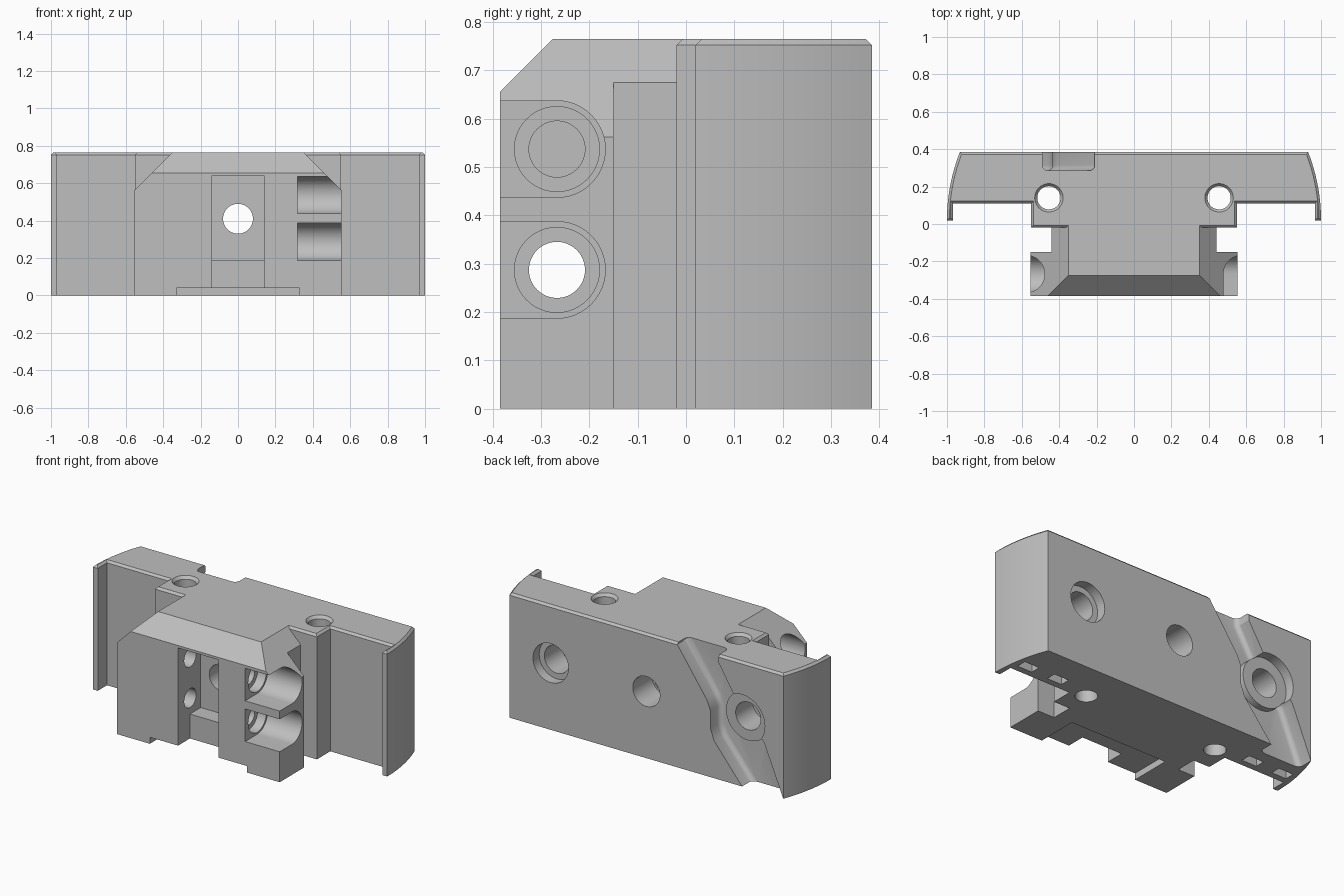
import bpy, bmesh, math
from mathutils import Vector

if "Cube" in bpy.data.objects:
    bpy.data.objects.remove(bpy.data.objects["Cube"], do_unlink=True)

grey = bpy.data.materials.new("plain_grey")
grey.use_nodes = True
COLOUR = (0.52, 0.52, 0.52, 1)
grey.diffuse_color = COLOUR
grey.node_tree.nodes["Principled BSDF"].inputs["Base Color"].default_value = COLOUR

# Map a 2D profile point plus a depth to 3D for each extrusion axis
PLACE = {"x": lambda u, v, d: Vector((d, u, v)),
         "y": lambda u, v, d: Vector((u, d, v)),
         "z": lambda u, v, d: Vector((u, v, d))}


def prism(name, pts, axis, a, b, bevel=None, width=0.0, segments=1, end_scale=None):
    """Extrude a profile from a to b; optionally bevel the edges chosen by a rule."""
    bm = bmesh.new()
    low = [bm.verts.new(PLACE[axis](u, v, a)) for u, v in pts]
    top = [bm.verts.new(PLACE[axis](u, v, b)) for u, v in (end_scale or pts)]
    bm.faces.new(low)
    bm.faces.new(top)
    for i in range(len(pts)):
        j = (i + 1) % len(pts)
        bm.faces.new((low[i], low[j], top[j], top[i]))
    bmesh.ops.recalc_face_normals(bm, faces=bm.faces)
    if bevel:
        edges = [e for e in bm.edges if all(bevel(v.co) for v in e.verts)]
        bmesh.ops.bevel(bm, geom=edges, offset=width, segments=segments,
                        profile=0.5, affect='EDGES')
    mesh = bpy.data.meshes.new(name)
    bm.to_mesh(mesh)
    bm.free()
    mesh.materials.append(grey)
    obj = bpy.data.objects.new(name, mesh)
    bpy.context.collection.objects.link(obj)
    return obj


def box(name, x, y, z):
    return prism(name, [(x[0], y[0]), (x[1], y[0]), (x[1], y[1]), (x[0], y[1])], "z", *z)


def circle(u, v, r, n=48):
    return [(u + r * math.cos(math.tau * i / n), v + r * math.sin(math.tau * i / n))
            for i in range(n)]


def rod(name, u, v, r, axis, a, b, r_end=None):
    return prism(name, circle(u, v, r), axis, a, b,
                 end_scale=circle(u, v, r_end) if r_end else None)


def combine(target, tool, operation='DIFFERENCE'):
    """Apply a boolean, then discard the tool."""
    tool.hide_render = True
    mod = target.modifiers.new("cut", 'BOOLEAN')
    mod.object, mod.operation, mod.solver = tool, operation, 'EXACT'
    bpy.context.view_layer.objects.active = target
    bpy.ops.object.modifier_apply(modifier=mod.name)
    bpy.data.objects.remove(tool, do_unlink=True)


H = 0.765
BACK = 0.385

# Main plate with curved ends, front lips and a thicker middle
half = [(0.55, -0.02), (0.55, 0.11), (0.967, 0.11), (0.967, 0.02)]
sweep = math.asin(BACK - 0.02)
half += [(math.cos(sweep * i / 12), 0.02 + math.sin(sweep * i / 12)) for i in range(13)]
outline = half + [(-x, y) for x, y in reversed(half)]
body = prism("carriage_body", outline, "z", 0, H,
             bevel=lambda c: c.z > H - 0.001, width=0.013)

# Front block on a narrower neck
half = [(0.553, -0.385), (0.553, -0.15), (0.44, -0.15), (0.44, 0.05)]
nose = prism("front_block", half + [(-x, y) for x, y in reversed(half)], "z", 0, H)
for s in (-1, 1):
    combine(nose, prism("side_slope", [(s * 0.35, H), (s * 0.65, H - 0.3), (s * 0.65, H + 0.1),
                                       (s * 0.35, H + 0.1)], "y", -0.5, 0.02))
combine(nose, prism("front_slope", [(-0.275, H), (-0.475, H - 0.2), (-0.475, H + 0.1),
                                    (-0.275, H + 0.1)], "x", -0.8, 0.8))

# Front pocket with a shelf, and the shallow relief underneath
combine(nose, box("pocket", (-0.138, 0.138), (-0.5, -0.165), (0.19, 0.64)))
combine(nose, box("pocket_low", (-0.138, 0.138), (-0.5, -0.27), (-0.1, 0.3)))
combine(nose, box("under_relief", (-0.33, 0.33), (-0.5, -0.13), (-0.1, 0.04)))

# Cross holes: open slots on one side, round counterbores on the other
for z, stop in ((0.287, -0.7), (0.537, -0.33)):
    arc = [(-0.267 + 0.1 * math.cos(t), z + 0.1 * math.sin(t))
           for t in (math.pi * (i / 24 - 0.5) for i in range(25))]
    combine(nose, prism("slot", [(-0.5, z - 0.1)] + arc + [(-0.5, z + 0.1)], "x", 0.318, 0.7))
    combine(nose, rod("seat", -0.267, z, 0.088, "x", 0.26, 0.4))
    combine(nose, rod("bore", -0.267, z, 0.058, "x", stop, 0.4))
    combine(nose, rod("counterbore", -0.267, z, 0.1, "x", -0.7, -0.36))
combine(body, nose, 'UNION')

# Diagonal channel across the back, with a round boss in it
left_edge = [(-0.21, 0.85), (-0.21, 0.755), (-0.41, 0.47), (-0.435, 0.41), (-0.435, 0.3),
             (-0.46, 0.23), (-0.65, 0), (-0.73, -0.1)]
right_edge = [(-0.975, -0.1), (-0.93, 0), (-0.8, 0.31), (-0.6, 0.54), (-0.49, 0.72), (-0.49, 0.85)]
combine(body, prism("channel", left_edge + right_edge, "y", 0.285, 0.5,
                    bevel=lambda c: c.y < 0.3, width=0.03, segments=4))
combine(body, rod("boss", -0.65, 0.41, 0.15, "y", 0.2, 0.325), 'UNION')

# Holes through the back face
for x in (-0.65, 0.65):
    combine(body, rod("back_seat", x, 0.41, 0.12 if x > 0 else 0.155, "y", 0.325, 0.5))
    combine(body, rod("back_hole", x, 0.41, 0.085, "y", 0.16, 0.5))
combine(body, rod("centre_hole", 0, 0.41, 0.08, "y", -0.3, 0.3))
combine(body, rod("centre_recess", 0, 0.41, 0.092, "y", 0.2, 0.5))

# Vertical holes with a small countersink, and slots under the ends
for s in (-1, 1):
    x = s * 0.455
    combine(body, rod("bolt_hole", x, 0.14, 0.062, "z", -0.1, 0.9))
    combine(body, rod("countersink", x, 0.14, 0.06, "z", H - 0.02, H + 0.005, 0.08))
    for cx in (0.69, 0.9):
        combine(body, box("end_slot", (s * cx - 0.05, s * cx + 0.05), (0.15, 0.21), (-0.1, 0.06)))

body.data.materials.clear()
body.data.materials.append(grey)
for p in body.data.polygons:
    p.material_index = 0
bpy.ops.object.select_all(action='DESELECT')
body.select_set(True)
bpy.context.view_layer.objects.active = body
bpy.ops.object.shade_smooth_by_angle(angle=math.radians(28))
